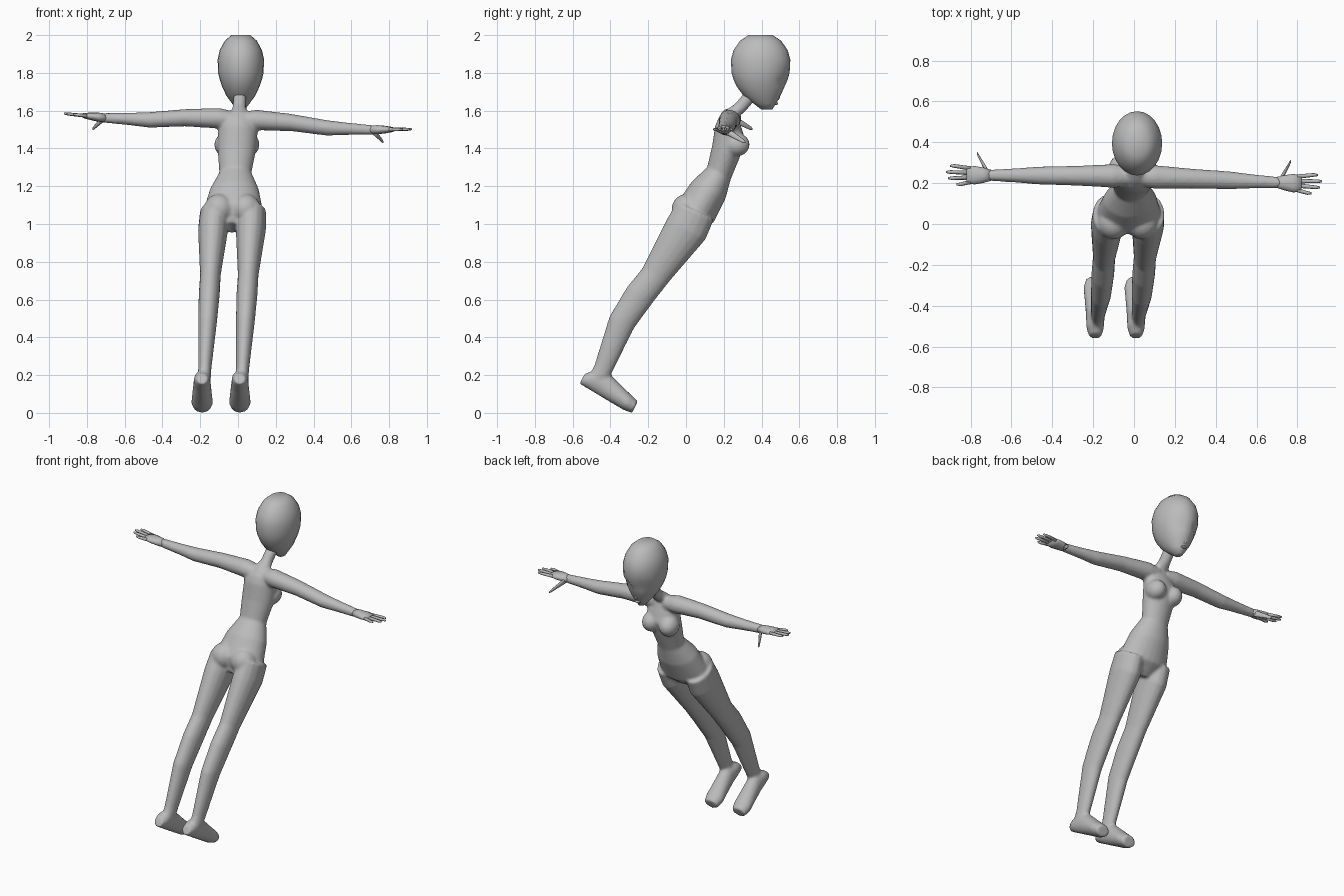
import bpy, bmesh, math
from mathutils import Vector

if "Cube" in bpy.data.objects:
    bpy.data.objects.remove(bpy.data.objects["Cube"])

grey = bpy.data.materials.new("plain_grey")
grey.use_nodes = True
grey.diffuse_color = (0.5, 0.5, 0.5, 1)
grey.node_tree.nodes["Principled BSDF"].inputs["Base Color"].default_value = grey.diffuse_color

ACROSS, DEPTH, UP = Vector((1, 0, 0)), Vector((0, 1, 0)), Vector((0, 0, 1))
LEAN = Vector((0, 2, -1)).normalized()    # depth direction of the leaning body
SOLE = Vector((0, 1, 2)).normalized()     # thickness direction of the sloping feet


def middle(z):
    """The body leans a little sideways: x of its midline at height z."""
    return 0.06 * z - 0.09


def loft(bm, rows, u, v, sides=16):
    """Closed tube through rows of (centre, half size along u, half size along v)."""
    rings = []
    for centre, half_u, half_v in rows:
        ring = []
        for i in range(sides):
            angle = math.tau * i / sides
            offset = u * half_u * math.cos(angle) + v * half_v * math.sin(angle)
            ring.append(bm.verts.new(Vector(centre) + offset))
        rings.append(ring)
    faces = [bm.faces.new(rings[0]), bm.faces.new(rings[-1])]
    for low, high in zip(rings, rings[1:]):
        for i in range(sides):
            j = (i + 1) % sides
            faces.append(bm.faces.new((low[i], low[j], high[j], high[i])))
    bmesh.ops.recalc_face_normals(bm, faces=faces)


def ball(bm, centre, radii):
    made = bmesh.ops.create_uvsphere(bm, u_segments=16, v_segments=10, radius=1)
    for vert in made["verts"]:
        vert.co = Vector(c + r * p for c, r, p in zip(centre, radii, vert.co))


def finish(bm, name):
    mesh = bpy.data.meshes.new(name)
    bm.to_mesh(mesh)
    bm.free()
    mesh.materials.append(grey)
    for polygon in mesh.polygons:
        polygon.use_smooth = True
    obj = bpy.data.objects.new(name, mesh)
    bpy.context.collection.objects.link(obj)
    return obj


def reach(side, out, forward=0, lift=0):
    """Point along the outstretched arm line, which rolls and turns with the body."""
    y = 0.235 - 0.02 * out - side * 0.025 * out + forward
    z = 1.53 - side * 0.045 * out + lift
    return (side * out, y, z)


# Torso and neck: y, z, half width, half depth
TORSO = [
    (0.35, 1.69, 0.035, 0.035), (0.29, 1.62, 0.035, 0.035), (0.24, 1.58, 0.05, 0.04),
    (0.235, 1.53, 0.1, 0.07), (0.235, 1.48, 0.105, 0.09), (0.21, 1.38, 0.1, 0.08),
    (0.175, 1.27, 0.085, 0.07), (0.12, 1.18, 0.13, 0.1), (0.05, 1.06, 0.16, 0.11),
    (0.01, 0.98, 0.08, 0.06)]
body = bmesh.new()
loft(body, [((middle(z), y, z), w, d) for y, z, w, d in TORSO], ACROSS, LEAN, 24)

# Leg: y, z, half width.  Foot: y, z, half width, half thickness
LEG = [(0.05, 1.07, 0.075), (0, 0.97, 0.08), (-0.16, 0.73, 0.055), (-0.24, 0.63, 0.056),
       (-0.34, 0.48, 0.05), (-0.44, 0.23, 0.035), (-0.47, 0.17, 0.035)]
FOOT = [(-0.55, 0.18, 0.03, 0.03), (-0.51, 0.18, 0.043, 0.05), (-0.44, 0.155, 0.046, 0.065),
        (-0.31, 0.055, 0.058, 0.045), (-0.27, 0.03, 0.045, 0.035)]
# Arm: distance out, lift, radius
ARM = [(0.03, 0.02, 0.05), (0.1, 0.025, 0.058), (0.28, 0.02, 0.049),
       (0.47, 0, 0.044), (0.58, 0, 0.035), (0.72, 0, 0.027)]

for side in (-1, 1):
    gap = side * 0.1
    loft(body, [((middle(z) + gap, y, z), w, w * 1.45) for y, z, w in LEG], ACROSS, LEAN)
    loft(body, [((middle(0) + gap, y, z), w, t) for y, z, w, t in FOOT], ACROSS, SOLE)
    loft(body, [(reach(side, out, 0, lift), r, r * 0.94) for out, lift, r in ARM], DEPTH, UP)
    # Chest and seat
    ball(body, (middle(1.4) + side * 0.062, 0.268, 1.42), (0.058, 0.07, 0.062))
    ball(body, (middle(1) + side * 0.07, 0.005, 1.08), (0.08, 0.082, 0.08))

# Blend the overlapping body volumes into one skin
body = finish(body, "body")
remesh = body.modifiers.new("blend", "REMESH")
remesh.mode = "VOXEL"
remesh.voxel_size = 0.009
remesh.use_smooth_shade = True
relax = body.modifiers.new("relax", "SMOOTH")
relax.factor = 0.5
relax.iterations = 5

# Hands: palm, four fingers and a thumb
for side, name in ((-1, "right_hand"), (1, "left_hand")):
    bm = bmesh.new()

    def place(out, forward, lift=0):
        return reach(side, 0.7 + out, forward, lift + 0.06 * out)

    palm = [(0, 0.027, 0.023), (0.04, 0.038, 0.024), (0.08, 0.045, 0.02), (0.12, 0.04, 0.013)]
    loft(bm, [(place(out, 0), w, t) for out, w, t in palm], DEPTH, UP, 12)
    for k, tip in enumerate((0.2, 0.22, 0.21, 0.17)):
        spread = 1.5 - k
        loft(bm, [(place(0.1, spread * 0.022), 0.011, 0.01),
                  (place(tip - 0.02, spread * 0.03), 0.009, 0.008),
                  (place(tip, spread * 0.03), 0.005, 0.005)], DEPTH, UP, 8)
    thumb = [(0.1, 0.02), (0.5, 0.015), (0.9, 0.01), (1, 0.005)]
    loft(bm, [(place(0.01 + 0.06 * t, 0.11 * t, -0.066 * t), r, r)
              for t, r in thumb], DEPTH, UP, 8)
    finish(bm, name)

# Head: z, half width; the lower face juts forward
HEAD = [(2, 0.05), (1.97, 0.085), (1.92, 0.112), (1.87, 0.123), (1.8, 0.12), (1.765, 0.112),
        (1.73, 0.1), (1.68, 0.077), (1.64, 0.048), (1.605, 0.022)]
bm = bmesh.new()
loft(bm, [((middle(1.75), 0.395 + max(0, 1.7 - z) * 0.35, z), w, w * 1.28)
          for z, w in HEAD], ACROSS, DEPTH, 24)

# Eye hollows pressed into the face, then nose and lips
for vert in bm.verts:
    from_middle = abs(vert.co.x - middle(1.75))
    if vert.co.y > 0.43 and 1.75 < vert.co.z < 1.78 and 0.025 < from_middle < 0.09:
        vert.co.y -= 0.014
ball(bm, (middle(1.75), 0.48, 1.675), (0.012, 0.018, 0.022))
ball(bm, (middle(1.75), 0.476, 1.638), (0.018, 0.012, 0.008))
finish(bm, "head")
